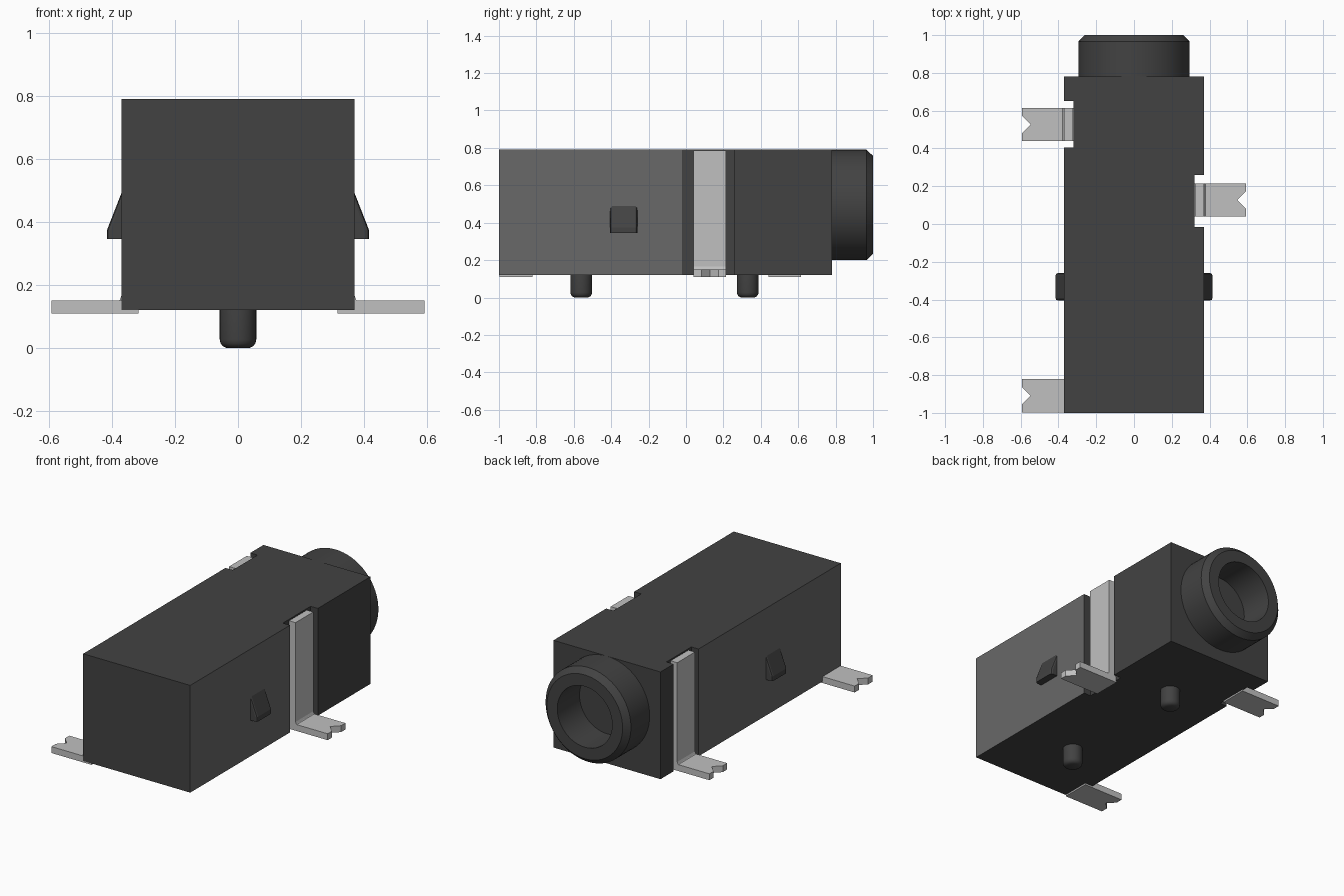
import bpy, bmesh, math
from mathutils import Vector

cube = bpy.data.objects.get("Cube")
if cube:
    bpy.data.objects.remove(cube, do_unlink=True)


def material(name, v):
    m = bpy.data.materials.new(name)
    m.use_nodes = True
    m.diffuse_color = (v, v, v, 1)
    b = next(n for n in m.node_tree.nodes if n.type == 'BSDF_PRINCIPLED')
    b.inputs["Base Color"].default_value = (v, v, v, 1)
    b.inputs["Roughness"].default_value = 0.6
    return m


BLACK = material("black plastic", 0.055)
GREY = material("dark grey plastic", 0.14)
SILVER = material("silver metal", 0.53)


def finish(name, bm, mats):
    bmesh.ops.recalc_face_normals(bm, faces=bm.faces)
    me = bpy.data.meshes.new(name)
    bm.to_mesh(me)
    bm.free()
    ob = bpy.data.objects.new(name, me)
    bpy.context.collection.objects.link(ob)
    for m in mats:
        me.materials.append(m)
    return ob


def prism(bm, pts, push):
    """Extrude a closed outline of 3D points along a vector."""
    face = bm.faces.new([bm.verts.new(p) for p in pts])
    ext = bmesh.ops.extrude_face_region(bm, geom=[face])
    verts = [g for g in ext["geom"] if isinstance(g, bmesh.types.BMVert)]
    bmesh.ops.translate(bm, verts=verts, vec=Vector(push))


def smooth(ob, angle=30):
    bpy.ops.object.select_all(action='DESELECT')
    ob.select_set(True)
    bpy.context.view_layer.objects.active = ob
    bpy.ops.object.shade_smooth_by_angle(angle=math.radians(angle))


def lathe(name, profile, steps, centre, axis, mat):
    """Spin (radius, height) points about the y or z axis through centre."""
    bm = bmesh.new()
    side = Vector((1, 0, 0))
    up = Vector(axis)
    vs = [bm.verts.new(Vector(centre) + side * r + up * h) for r, h in profile]
    es = [bm.edges.new(pair) for pair in zip(vs, vs[1:])]
    bmesh.ops.spin(bm, geom=vs + es, cent=centre, axis=axis,
                   angle=math.tau, steps=steps, use_duplicate=False)
    bmesh.ops.remove_doubles(bm, verts=bm.verts, dist=1e-4)
    ob = finish(name, bm, [mat])
    smooth(ob)
    return ob


# Housing: plan outline with one terminal slot on each side
W, SLOT, Z0, Z1 = 0.37, 0.32, 0.12, 0.79
outline = [(-W, -1), (W, -1), (W, -0.015), (SLOT, -0.015), (SLOT, 0.26),
           (W, 0.26), (W, 0.78), (-W, 0.78), (-W, 0.65), (-SLOT, 0.65),
           (-SLOT, 0.405), (-W, 0.405)]
bm = bmesh.new()
prism(bm, [(x, y, Z0) for x, y in outline], (0, 0, Z1 - Z0))
bm.normal_update()
for f in bm.faces:
    c = f.calc_center_median()
    # long outer side panels ahead of the slots are lighter
    if abs(f.normal.x) > 0.9 and abs(c.x) > 0.36 and c.y < 0:
        f.material_index = 1
finish("housing", bm, [BLACK, GREY])

# Socket barrel with chamfered lip and blind bore
lathe("socket_barrel",
      [(0.295, 0.77), (0.295, 0.965), (0.262, 1.0), (0.19, 1.0), (0.19, 0.77)],
      64, (0, 0, 0.495), (0, 1, 0), BLACK)

# Locating pegs under the housing
for name, y in (("front_peg", -0.56), ("rear_peg", 0.33)):
    lathe(name, [(0, 0), (0.036, 0), (0.047, 0.005), (0.055, 0.014),
                 (0.058, 0.027), (0.058, 0.13)],
          32, (0, y, 0), (0, 0, 1), BLACK)

# Wedge-shaped side clips
for name, s in (("left_clip", 1), ("right_clip", -1)):
    bm = bmesh.new()
    rows = [(0.36, 0.345), (0.415, 0.345), (0.415, 0.375), (0.37, 0.49), (0.36, 0.49)]
    prism(bm, [(s * x, -0.405, z) for x, z in rows], (0, 0.145, 0))
    corners = [e for e in bm.edges
               if abs(e.verts[0].co.y - e.verts[1].co.y) < 1e-5
               and min(abs(v.co.x) for v in e.verts) > 0.365
               and abs(e.verts[0].co.z - e.verts[1].co.z) > 0.01]
    bmesh.ops.bevel(bm, geom=corners, offset=0.012, segments=2,
                    profile=0.5, affect='EDGES')
    finish(name, bm, [BLACK])


# Terminals: notched solder foot, with an upright strip in the slot
def terminal(name, s, y0, y1, upright):
    bm = bmesh.new()
    m = (y0 + y1) / 2
    foot = [(0.315, y0), (0.592, y0), (0.592, m - 0.045), (0.547, m),
            (0.592, m + 0.045), (0.592, y1), (0.315, y1)]
    prism(bm, [(s * x, y, 0.11) for x, y in foot], (0, 0, 0.04))
    if upright:
        strip = [(0.325, 0.145), (0.385, 0.145), (0.375, 0.152), (0.37, 0.165),
                 (0.37, 0.785), (0.325, 0.785)]
        prism(bm, [(s * x, y0, z) for x, z in strip], (0, y1 - y0, 0))
    finish(name, bm, [SILVER])


terminal("left_terminal", 1, 0.04, 0.215, True)
terminal("right_rear_terminal", -1, 0.44, 0.615, True)
terminal("right_front_terminal", -1, -0.998, -0.82, False)
